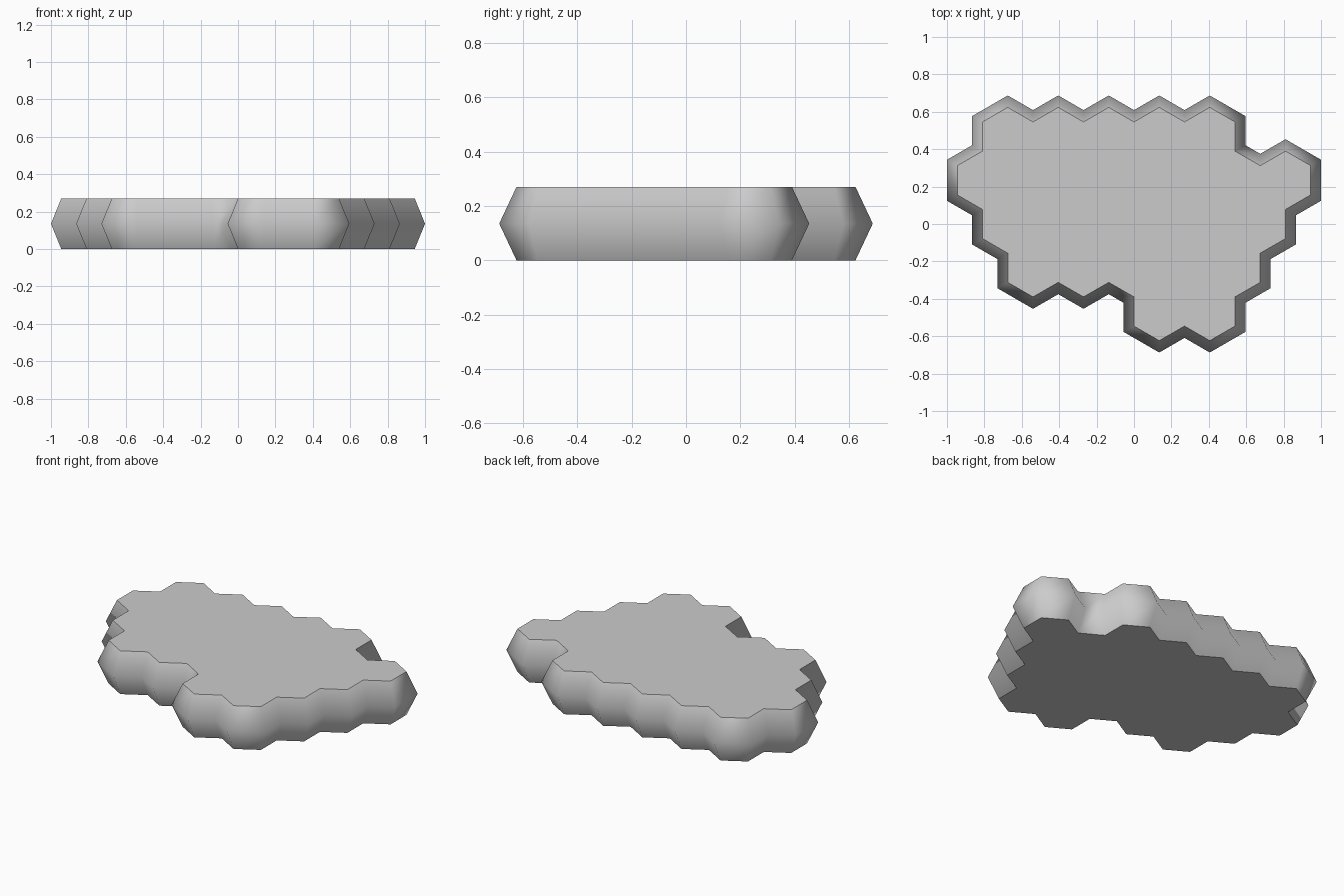
import bpy, bmesh
from math import sin, cos, radians, sqrt
from mathutils import Vector

if "Cube" in bpy.data.objects:
    bpy.data.objects.remove(bpy.data.objects["Cube"])

W = 0.27                 # hexagon width across flats
R = W / sqrt(3)          # hexagon corner radius
BULGE = 0.055            # how far the waist stands out
HEIGHT = 0.27

# Rows of hexagons, back to front: (y step, first centre x, count)
ROWS = [(2, -0.675, 5), (1, -0.81, 7), (0, -0.675, 6), (-1, -0.54, 5), (-2, 0.135, 2)]


def key(p):
    return (round(p.x * 200), round(p.y * 200))


# Directed hexagon edges; those with no opposite partner form the outline
points, edges = {}, set()
for step, x0, count in ROWS:
    for i in range(count):
        c = Vector((x0 + i * W, step * R * 1.5))
        ring = [c + R * Vector((cos(radians(30 + 60 * k)), sin(radians(30 + 60 * k))))
                for k in range(6)]
        # snap onto the lattice so neighbouring corners coincide
        keys = [(round(p.x / (W / 2)), round(p.y / (R / 2))) for p in ring]
        for k in keys:
            points[k] = Vector((k[0] * W / 2, k[1] * R / 2))
        edges.update((keys[k], keys[(k + 1) % 6]) for k in range(6))
follow = {a: b for a, b in edges if (b, a) not in edges}
start = min(follow)
chain = [start]
while follow[chain[-1]] != start:
    chain.append(follow[chain[-1]])
outline = [points[k] for k in chain]


def offset(loop, d):
    """Mitred outward offset of a counter-clockwise loop."""
    out = []
    for i, p in enumerate(loop):
        a = (p - loop[i - 1]).normalized()
        b = (loop[(i + 1) % len(loop)] - p).normalized()
        n1, n2 = Vector((a.y, -a.x)), Vector((b.y, -b.x))
        out.append(p + (n1 + n2) * d / (1 + n1.dot(n2)))
    return out


# Slab: bottom outline, wider waist, top outline
bm = bmesh.new()
levels = [(outline, 0), (offset(outline, BULGE), HEIGHT / 2), (outline, HEIGHT)]
rings = [[bm.verts.new((p.x, p.y, z)) for p in loop] for loop, z in levels]
n = len(outline)
for lo, hi in zip(rings, rings[1:]):
    for i in range(n):
        j = (i + 1) % n
        bm.faces.new((lo[i], lo[j], hi[j], hi[i]))
bm.faces.new(rings[0][::-1])
bm.faces.new(rings[-1])

mesh = bpy.data.meshes.new("hex_tile_slab")
bm.to_mesh(mesh)
bm.free()
slab = bpy.data.objects.new("hex_tile_slab", mesh)
bpy.context.collection.objects.link(slab)

# Soft rounded sides, crisp top and bottom rims
bpy.context.view_layer.objects.active = slab
slab.select_set(True)
bpy.ops.object.shade_smooth_by_angle(angle=radians(62))
